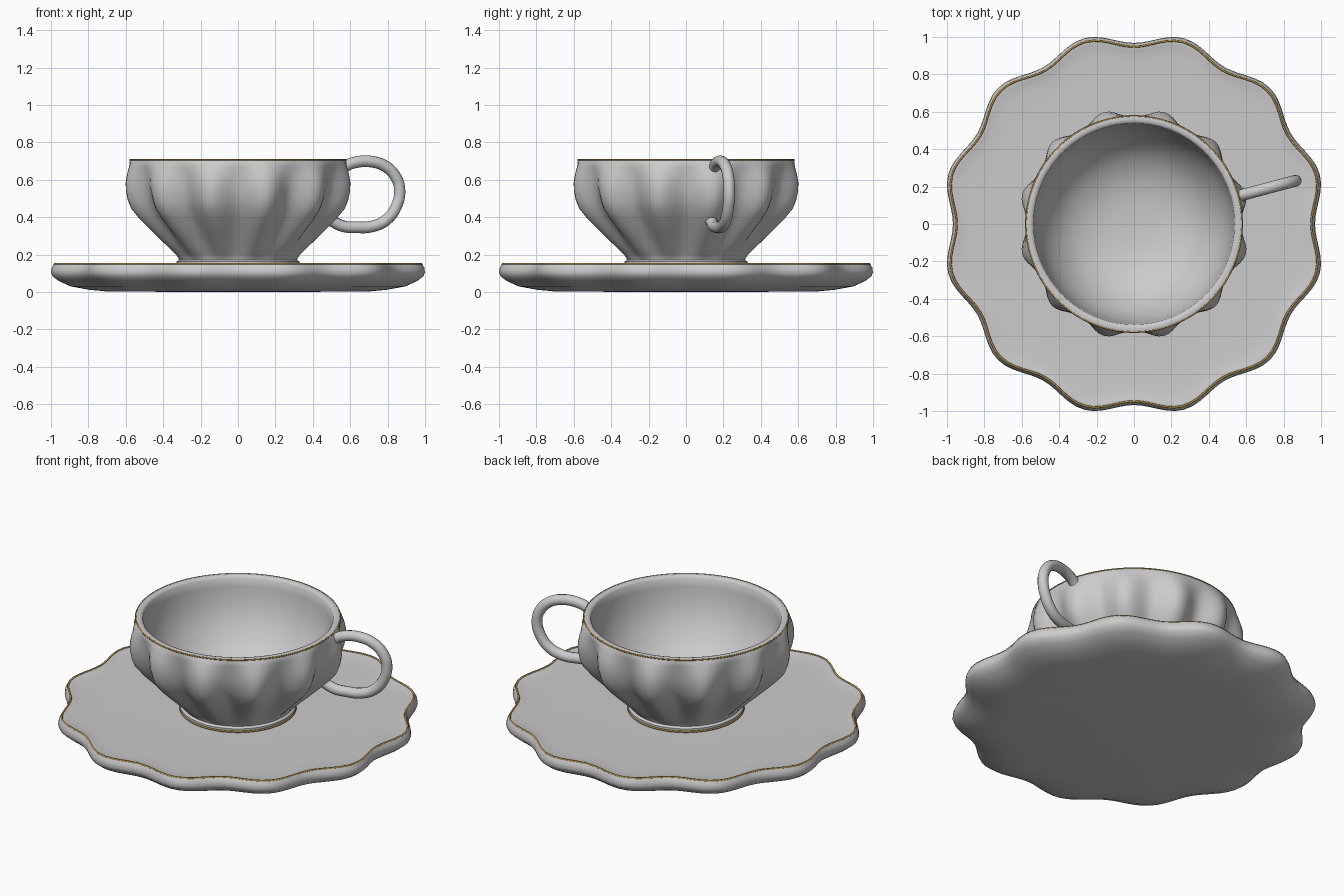
import bpy, bmesh, math
from mathutils import Vector

if "Cube" in bpy.data.objects:
    bpy.data.objects.remove(bpy.data.objects["Cube"])

LOBES = 12
SEG = 144
PHASE = math.radians(15)


def lathe(name, profile, closed=False, color=None, angle=40):
    """Revolve (radius, z, lobe depth) points; lobes ripple the radius."""
    bm = bmesh.new()
    rings = []
    for r, z, amp in profile:
        if r == 0:
            rings.append([bm.verts.new((0, 0, z))] * SEG)
            continue
        ring = []
        for i in range(SEG):
            t = 2 * math.pi * i / SEG
            q = r + amp * math.cos(LOBES * (t - PHASE))
            ring.append(bm.verts.new((q * math.cos(t), q * math.sin(t), z)))
        rings.append(ring)
    pairs = list(zip(rings, rings[1:]))
    if closed:
        pairs.append((rings[-1], rings[0]))
    for a, b in pairs:
        for i in range(SEG):
            j = (i + 1) % SEG
            quad = list(dict.fromkeys((a[i], a[j], b[j], b[i])))
            bm.faces.new(quad)
    bmesh.ops.recalc_face_normals(bm, faces=bm.faces)
    me = bpy.data.meshes.new(name)
    bm.to_mesh(me)
    bm.free()
    ob = bpy.data.objects.new(name, me)
    bpy.context.collection.objects.link(ob)
    finish(ob, angle, color)
    return ob


def finish(ob, angle=40, color=None):
    bpy.ops.object.select_all(action='DESELECT')
    ob.select_set(True)
    bpy.context.view_layer.objects.active = ob
    bpy.ops.object.shade_smooth_by_angle(angle=math.radians(angle))
    if color:
        ob.data.materials.append(color)


def trim(name, r, z, amp, size):
    """Thin gilded ring."""
    pts = [(r + size * math.cos(k * math.pi / 3), z + size * math.sin(k * math.pi / 3), amp)
           for k in range(6)]
    lathe(name, pts, True, gold, 80)


gold = bpy.data.materials.new("gold")
gold.diffuse_color = (0.45, 0.28, 0.07, 1)
gold.use_nodes = True
gold.node_tree.nodes["Principled BSDF"].inputs["Base Color"].default_value = gold.diffuse_color

# Scalloped saucer
lathe("saucer", [
    (0, 0, 0), (0.70, 0.002, 0.010), (0.80, 0.012, 0.018), (0.895, 0.03, 0.025),
    (0.96, 0.06, 0.028), (0.99, 0.085, 0.03), (0.998, 0.105, 0.03),
    (0.994, 0.13, 0.03), (0.983, 0.148, 0.03), (0.970, 0.150, 0.03),
    (0.955, 0.146, 0.028), (0.90, 0.141, 0.015), (0.80, 0.138, 0),
    (0.40, 0.136, 0), (0, 0.136, 0)])
trim("saucer_gold_rim", 0.978, 0.149, 0.03, 0.006)

# Fluted cup: foot, outer wall, rim, inner bowl
lathe("cup", [
    (0, 0.14, 0), (0.315, 0.14, 0), (0.328, 0.15, 0), (0.328, 0.162, 0),
    (0.316, 0.172, 0), (0.322, 0.185, 0.002), (0.34, 0.205, 0.006),
    (0.385, 0.255, 0.015), (0.45, 0.325, 0.026), (0.51, 0.39, 0.033),
    (0.553, 0.445, 0.036), (0.573, 0.49, 0.035), (0.587, 0.54, 0.031),
    (0.592, 0.585, 0.027), (0.591, 0.63, 0.019), (0.587, 0.67, 0.009),
    (0.582, 0.70, 0.001), (0.576, 0.709, 0), (0.56, 0.712, 0),
    (0.545, 0.709, 0), (0.537, 0.70, 0), (0.532, 0.65, 0),
    (0.525, 0.58, 0), (0.505, 0.50, 0), (0.47, 0.42, 0), (0.41, 0.335, 0),
    (0.33, 0.265, 0), (0.22, 0.22, 0), (0.11, 0.203, 0), (0, 0.20, 0)])
trim("cup_gold_rim", 0.577, 0.706, 0, 0.005)
trim("cup_gold_foot", 0.325, 0.143, 0, 0.006)

# Looped handle, lying in the plane of one flute
path = [(0.565, 0.645), (0.60, 0.675), (0.66, 0.695), (0.73, 0.698), (0.81, 0.675),
        (0.87, 0.62), (0.895, 0.545), (0.875, 0.455), (0.82, 0.385),
        (0.74, 0.35), (0.65, 0.346), (0.58, 0.352), (0.51, 0.385)]
cu = bpy.data.curves.new("handle", 'CURVE')
cu.dimensions = '3D'
cu.bevel_depth = 0.031
cu.bevel_resolution = 4
cu.resolution_u = 6
cu.use_fill_caps = True
sp = cu.splines.new('BEZIER')
sp.bezier_points.add(len(path) - 1)
for p, (r, z) in zip(sp.bezier_points, path):
    p.co = Vector((r * math.cos(PHASE), r * math.sin(PHASE), z))
    p.handle_left_type = p.handle_right_type = 'AUTO'
handle = bpy.data.objects.new("handle", cu)
bpy.context.collection.objects.link(handle)
bpy.ops.object.select_all(action='DESELECT')
handle.select_set(True)
bpy.context.view_layer.objects.active = handle
bpy.ops.object.convert(target='MESH')
finish(bpy.context.view_layer.objects.active, 50)
